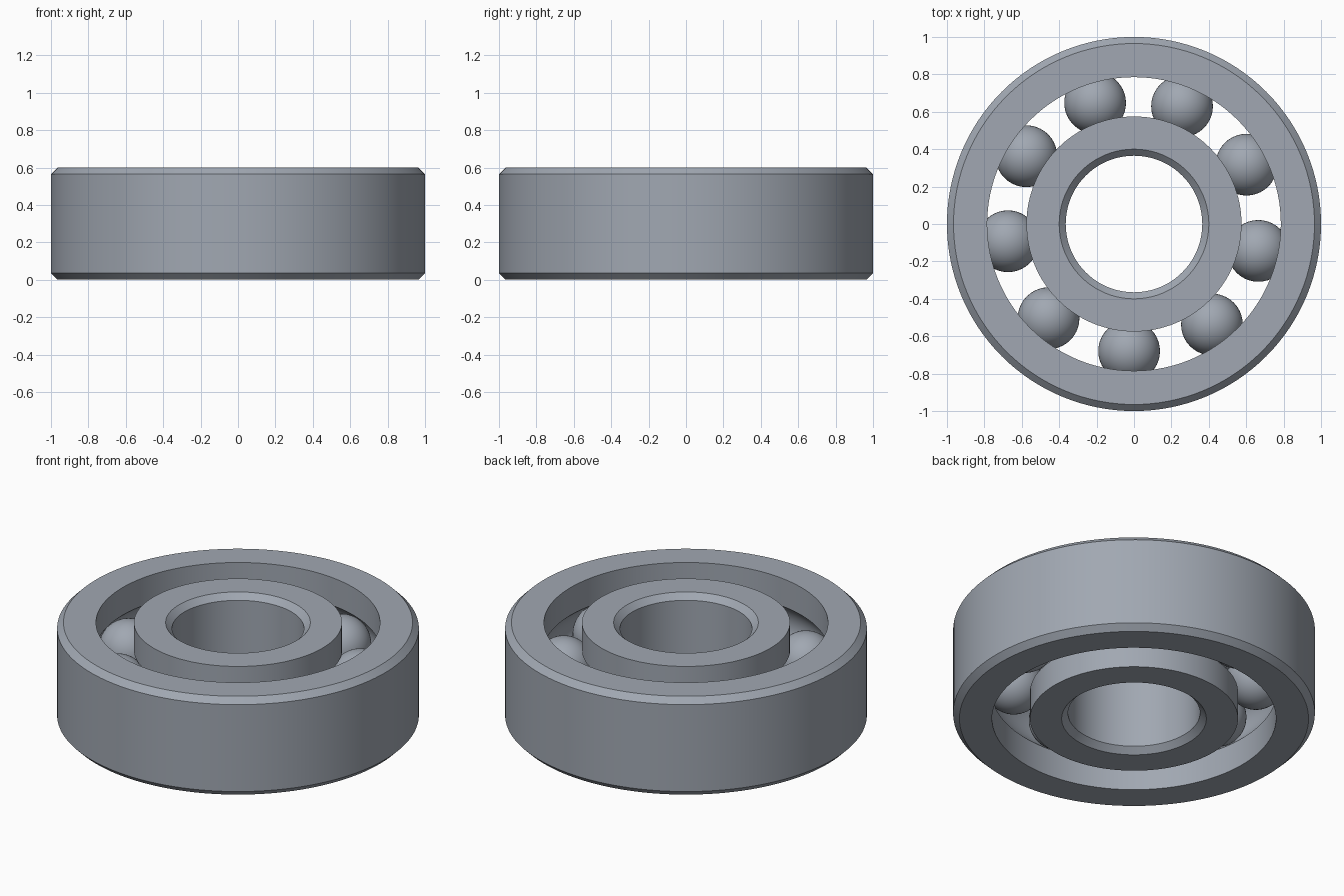
import bpy, bmesh
from math import acos, cos, sin, radians, tau

cube = bpy.data.objects.get("Cube")
if cube:
    bpy.data.objects.remove(cube, do_unlink=True)

HEIGHT, CHAMFER = 0.6, 0.035
MID = HEIGHT / 2
PITCH, BALL_R, GROOVE_R = 0.68, 0.165, 0.168
BALLS, SEGMENTS, ARC_STEPS = 9, 128, 16

steel = bpy.data.materials.new("steel grey")
steel.use_nodes = True
color = (0.355, 0.39, 0.445, 1)
steel.diffuse_color = color
steel.node_tree.nodes["Principled BSDF"].inputs["Base Color"].default_value = color


def finish(bm, name):
    """Turn a bmesh into a smooth, sharp-edged steel object."""
    bmesh.ops.recalc_face_normals(bm, faces=bm.faces)
    mesh = bpy.data.meshes.new(name)
    bm.to_mesh(mesh)
    bm.free()
    mesh.materials.append(steel)
    obj = bpy.data.objects.new(name, mesh)
    bpy.context.collection.objects.link(obj)
    bpy.ops.object.select_all(action='DESELECT')
    obj.select_set(True)
    bpy.context.view_layer.objects.active = obj
    bpy.ops.object.shade_smooth_by_angle(angle=radians(30))
    return obj


def race(name, land, rim, side):
    """Ring turned from a profile: grooved at radius land, chamfered at rim.
    side is 1 when the groove faces inward, -1 when it faces outward."""
    half = acos(abs(land - PITCH) / GROOVE_R)
    groove = []
    for i in range(ARC_STEPS + 1):
        a = half * (1 - 2 * i / ARC_STEPS)
        groove.append((PITCH + side * GROOVE_R * cos(a), MID + GROOVE_R * sin(a)))
    face = rim - side * CHAMFER
    profile = [(land, 0), (face, 0), (rim, CHAMFER), (rim, HEIGHT - CHAMFER),
               (face, HEIGHT), (land, HEIGHT)] + groove
    bm = bmesh.new()
    loops = []
    for s in range(SEGMENTS):
        a = tau * s / SEGMENTS
        loops.append([bm.verts.new((r * cos(a), r * sin(a), z)) for r, z in profile])
    n = len(profile)
    for s in range(SEGMENTS):
        here, there = loops[s], loops[(s + 1) % SEGMENTS]
        for i in range(n):
            j = (i + 1) % n
            bm.faces.new((here[i], there[i], there[j], here[j]))
    return finish(bm, name)


# Inner and outer rings
race("outer_ring", 0.785, 1.0, 1)
race("inner_ring", 0.575, 0.365, -1)

# Balls evenly spaced in the raceway
bm = bmesh.new()
bmesh.ops.create_uvsphere(bm, u_segments=40, v_segments=24, radius=BALL_R)
first = finish(bm, "ball_1")
for i in range(BALLS):
    ball = first
    if i:
        ball = bpy.data.objects.new(f"ball_{i + 1}", first.data)
        bpy.context.collection.objects.link(ball)
    a = radians(-12.2) + tau * i / BALLS
    ball.location = (PITCH * cos(a), PITCH * sin(a), MID)
